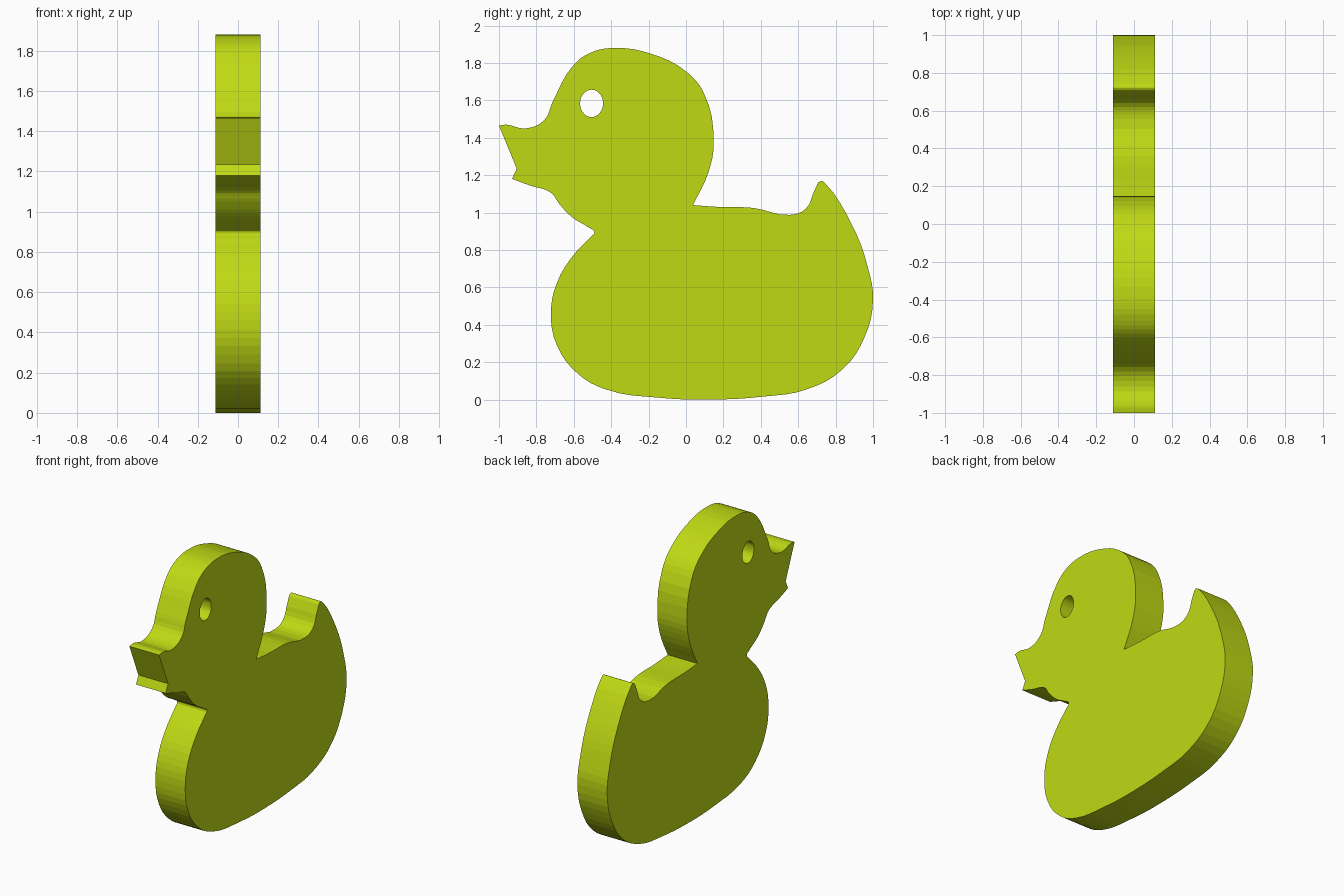
import bpy, bmesh, math

if "Cube" in bpy.data.objects:
    bpy.data.objects.remove(bpy.data.objects["Cube"])

HALF_THICKNESS = 0.111

# Side outline (y, z), clockwise from the upper beak tip
outline = [
    (-1.0, 1.465), (-0.96, 1.47), (-0.86, 1.45), (-0.757, 1.495), (-0.714, 1.59),
    (-0.60, 1.79), (-0.51, 1.855), (-0.385, 1.88), (-0.19, 1.85), (0.0, 1.755),
    (0.095, 1.64), (0.148, 1.38), (0.12, 1.215), (0.037, 1.04),
    (0.18, 1.03), (0.36, 1.025), (0.555, 0.988), (0.64, 1.02), (0.69, 1.125),
    (0.72, 1.168), (0.75, 1.15), (0.89, 0.93), (0.97, 0.715), (1.0, 0.535),
    (0.955, 0.335), (0.835, 0.16), (0.64, 0.053), (0.42, 0.017), (0.125, 0.0),
    (-0.14, 0.01), (-0.43, 0.055), (-0.58, 0.14), (-0.69, 0.29), (-0.722, 0.46),
    (-0.69, 0.625), (-0.596, 0.78), (-0.515, 0.865), (-0.49, 0.897), (-0.515, 0.917),
    (-0.61, 0.976), (-0.68, 1.05), (-0.72, 1.105), (-0.835, 1.145),
    (-0.93, 1.18), (-0.905, 1.235),
]
# Sharp corners: beak tips, mouth and back of neck
corners = {(-1.0, 1.465), (0.037, 1.04), (-0.93, 1.18), (-0.905, 1.235)}

# Eye hole
eye = [(-0.505 + 0.061 * math.cos(a), 1.584 + 0.073 * math.sin(a))
       for a in (i * math.pi / 4 for i in range(8))]


def add_loop(curve, points):
    spline = curve.splines.new('BEZIER')
    spline.bezier_points.add(len(points) - 1)
    spline.use_cyclic_u = True
    spline.resolution_u = 4
    for bp, (y, z) in zip(spline.bezier_points, points):
        bp.co = (y, z, 0)
        kind = 'VECTOR' if (y, z) in corners else 'AUTO'
        bp.handle_left_type = bp.handle_right_type = kind


# Extruded silhouette with the eye as a through hole
curve = bpy.data.curves.new("duck_body", 'CURVE')
curve.dimensions = '2D'
curve.fill_mode = 'BOTH'
curve.extrude = HALF_THICKNESS
add_loop(curve, outline)
add_loop(curve, eye)
duck = bpy.data.objects.new("duck_body", curve)
bpy.context.collection.objects.link(duck)
duck.rotation_euler = (math.pi / 2, 0, math.pi / 2)

# Convert to one closed, flat-shaded mesh
bpy.context.view_layer.objects.active = duck
duck.select_set(True)
bpy.ops.object.convert(target='MESH')
duck = bpy.context.object
duck.name = "duck_body"
bm = bmesh.new()
bm.from_mesh(duck.data)
bmesh.ops.remove_doubles(bm, verts=bm.verts, dist=0.0005)
bmesh.ops.recalc_face_normals(bm, faces=bm.faces)
for f in bm.faces:
    f.smooth = False
bm.to_mesh(duck.data)
bm.free()

# Lime green
lime = bpy.data.materials.new("lime_green")
lime.diffuse_color = (0.52, 0.70, 0.007, 1)
lime.use_nodes = True
lime.node_tree.nodes["Principled BSDF"].inputs["Base Color"].default_value = lime.diffuse_color
duck.data.materials.clear()
duck.data.materials.append(lime)
